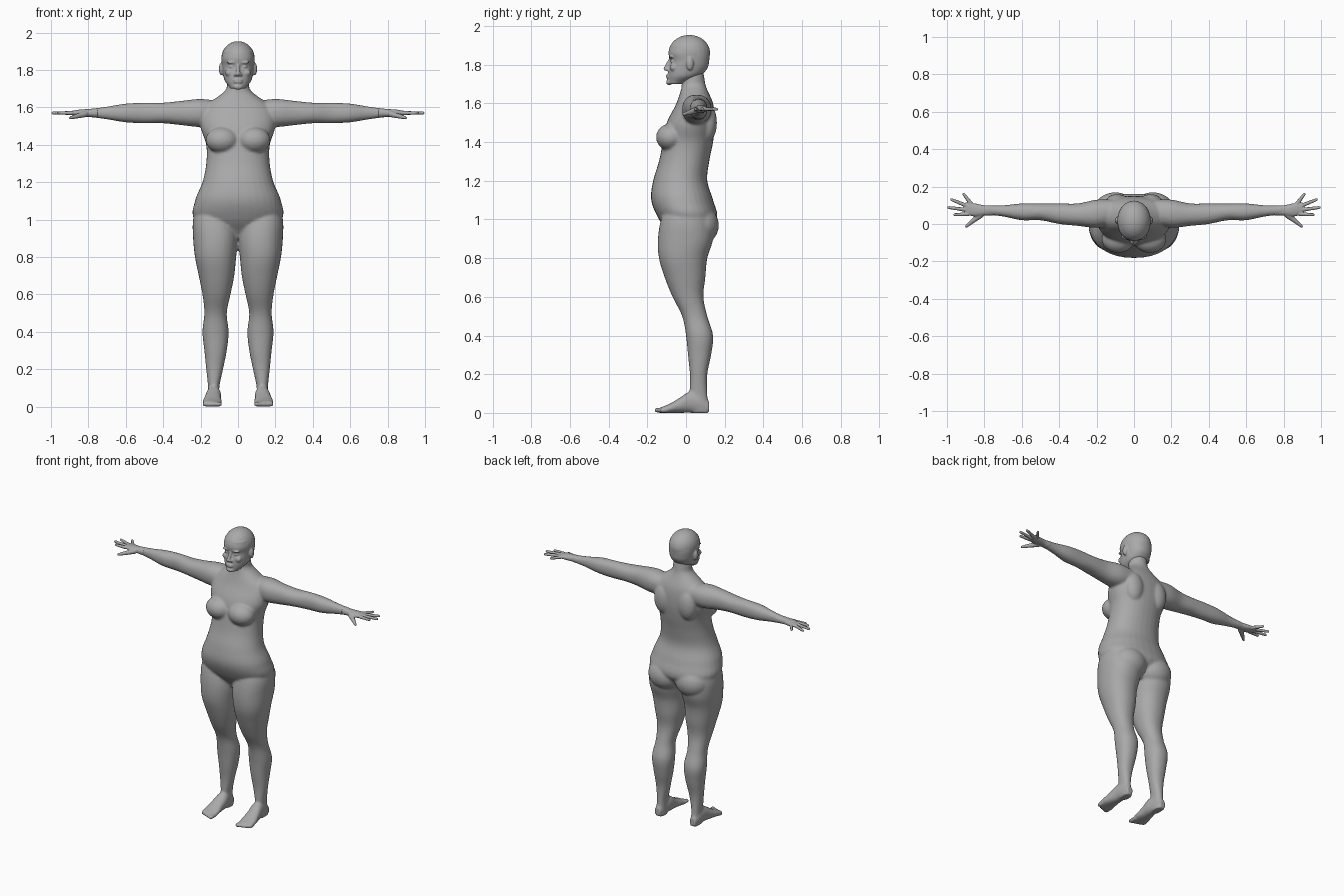
import bpy, bmesh, math
from mathutils import Vector, Matrix

cube = bpy.data.objects.get("Cube")
if cube:
    bpy.data.objects.remove(cube, do_unlink=True)

# Single clay colour
clay = bpy.data.materials.new("clay_grey")
clay.use_nodes = True
clay.diffuse_color = (.4, .4, .4, 1)
clay.node_tree.nodes["Principled BSDF"].inputs["Base Color"].default_value = clay.diffuse_color

X, Y, Z = range(3)
SIDES = {"left": 1, "right": -1}
ARM_HEIGHT = 1.57


def smooth_value(values, position):
    """Read a profile at a fractional index along a smooth curve through its values."""
    last = len(values) - 1
    i = min(int(position), last - 1)
    t = position - i
    p, q, r, s = (values[max(0, min(last, i + k))] for k in (-1, 0, 1, 2))
    return q + t / 2 * (r - p + t * (2 * p - 5 * q + 4 * r - s + t * (3 * (q - r) + s - p)))


def rounded(angle_part, power):
    return math.copysign(abs(angle_part) ** (2 / power), angle_part)


def loft(bm, axis, start, step, profiles, side=1, power=2.2, sides=32, detail=5):
    """Skin evenly spaced sections; the profiles give low and high on the other two axes."""
    u_axis, v_axis = [a for a in (X, Y, Z) if a != axis]
    rings = []
    for row in range((len(profiles[0]) - 1) * detail + 1):
        position = row / detail
        u_low, u_high, v_low, v_high = (smooth_value(p, position) for p in profiles)
        ring = []
        for k in range(sides):
            angle = math.tau * k / sides
            u, v = rounded(math.cos(angle), power), rounded(math.sin(angle), power)
            co = Vector()
            co[axis] = start + step * position
            co[u_axis] = (u_low + u_high + u * (u_high - u_low)) / 2
            co[v_axis] = (v_low + v_high + v * (v_high - v_low)) / 2
            co.x *= side
            ring.append(bm.verts.new(co))
        rings.append(ring)
    for low, high in zip(rings, rings[1:]):
        for k in range(sides):
            bm.faces.new((low[k - 1], low[k], high[k], high[k - 1]))
    bm.faces.new(rings[0][::-1])
    bm.faces.new(rings[-1])


def around(centre, radii):
    """Low and high profiles at equal distances from a centre line."""
    return [centre - r for r in radii], [centre + r for r in radii]


def ball(bm, centre, radii, side=1):
    place = Matrix.Translation((centre[X] * side, centre[Y], centre[Z]))
    bmesh.ops.create_uvsphere(bm, u_segments=24, v_segments=16, radius=1,
                              matrix=place @ Matrix.Diagonal((*radii, 1)))


def taper(bm, start, end, start_radius, end_radius, side=1):
    """Tapered tube with a round tip, for fingers, toes, nose and neck."""
    a, b = Vector(start), Vector(end)
    a.x *= side
    b.x *= side
    turn = (b - a).to_track_quat('Z', 'Y').to_matrix().to_4x4()
    bmesh.ops.create_cone(bm, cap_ends=True, segments=24, radius1=start_radius,
                          radius2=end_radius, depth=(b - a).length,
                          matrix=Matrix.Translation((a + b) / 2) @ turn)
    ball(bm, b, [end_radius] * 3)


def finish(bm, name, voxel, passes):
    """Fuse the overlapping forms into one smooth skin."""
    bmesh.ops.recalc_face_normals(bm, faces=bm.faces)
    mesh = bpy.data.meshes.new(name)
    bm.to_mesh(mesh)
    bm.free()
    mesh.materials.append(clay)
    obj = bpy.data.objects.new(name, mesh)
    bpy.context.collection.objects.link(obj)
    fuse = obj.modifiers.new("fuse", 'REMESH')
    fuse.mode = 'VOXEL'
    fuse.voxel_size = voxel
    fuse.use_smooth_shade = True
    soften = obj.modifiers.new("soften", 'SMOOTH')
    soften.factor = .5
    soften.iterations = passes


# Torso from crotch to neck: half width, front, back
body = bmesh.new()
loft(body, Z, .9, .1, [
    *around(0, [.06, .23, .23, .19, .17, .17, .2, .18, .06]),
    [-.07, -.14, -.18, -.17, -.14, -.12, -.1, -.05, -.02],
    [.08, .16, .14, .11, .12, .14, .15, .14, .1]])
taper(body, (0, .045, 1.6), (0, .035, 1.75), .07, .057)

for side in SIDES.values():
    ball(body, (.085, -.08, 1.425), (.088, .075, .07), side)   # breast
    ball(body, (.1, .075, .97), (.115, .095, .1), side)        # buttock
    ball(body, (.09, .11, 1.5), (.065, .05, .1), side)         # shoulder blade

    # Leg from heel to hip: inner, outer, front, back
    loft(body, Z, 0, .1, [
        [.1, .1, .08, .06, .05, .06, .04, .02, .01, 0, .01, .03],
        [.16, .16, .17, .18, .19, .18, .19, .21, .23, .24, .24, .21],
        [.03, .02, .02, .01, 0, -.02, -.07, -.11, -.14, -.145, -.13, -.1],
        [.12, .11, .11, .13, .14, .11, .09, .1, .11, .14, .13, .1]], side)

    # Foot from toe roots to heel: inner, outer, sole, top
    loft(body, Y, -.13, .05, [
        [.09, .085, .09, .09, .1, .11], [.19, .19, .18, .17, .165, .155],
        [0] * 6, [.03, .05, .08, .11, .1, .06]], side)
    for toe in range(5):
        x, radius = .1 + .02 * toe, .014 - .001 * toe
        taper(body, (x, -.1, radius), (x, .007 * toe - .15, radius), radius, radius, side)

    # Arm from shoulder to wrist: front, back, half thickness
    loft(body, X, .1, .1, [
        [0, -.02, -.01, 0, .02, .02, .04, .05],
        [.13, .13, .11, .11, .11, .11, .1, .1],
        *around(ARM_HEIGHT, [.065, .075, .065, .055, .055, .05, .034, .022])], side)
finish(body, "body", .008, 5)

# Head from chin to forehead: half width, front, back
head = bmesh.new()
loft(head, Z, 1.7, .04, [
    *around(0, [.04, .07, .08, .085, .088, .08]),
    [-.09, -.092, -.09, -.08, -.09, -.08],
    [-.02, .07, .11, .12, .12, .1]])
ball(head, (0, .017, 1.86), (.09, .108, .094))              # cranium
taper(head, (0, -.08, 1.83), (0, -.104, 1.78), .008, .012)  # nose
ball(head, (0, -.088, 1.71), (.026, .015, .016))            # chin
for lip_height in (1.735, 1.746):
    ball(head, (0, -.092, lip_height), (.024, .012, .006))
for side in SIDES.values():
    ball(head, (.014, -.094, 1.775), (.009, .012, .008), side)   # nostril
    ball(head, (.034, -.07, 1.817), (.015, .011, .008), side)    # eye
    ball(head, (.035, -.077, 1.84), (.026, .012, .007), side)    # brow
    ball(head, (.045, -.065, 1.785), (.024, .018, .02), side)    # cheek
    ball(head, (.09, .02, 1.805), (.012, .019, .034), side)      # ear
finish(head, "head", .005, 3)

# Hands: palm, bent thumb, then four fanned fingers
for label, side in SIDES.items():
    hand = bmesh.new()
    loft(hand, X, .75, .05, [
        [.045, .045, .04, .05], [.1, .1, .11, .115],
        *around(ARM_HEIGHT, [.024, .021, .018, .01])], side)
    knuckle = (.865, .014, 1.552)
    taper(hand, (.815, .052, 1.565), knuckle, .017, .012, side)
    taper(hand, knuckle, (.896, -.012, 1.544), .012, .008, side)
    for base, tip in [((.885, .053), (.958, .05)), ((.89, .075), (.99, .088)),
                      ((.885, .094), (.975, .13)), ((.87, .107), (.91, .159))]:
        taper(hand, (*base, ARM_HEIGHT), (*tip, ARM_HEIGHT), .011, .008, side)
    finish(hand, label + "_hand", .004, 2)
